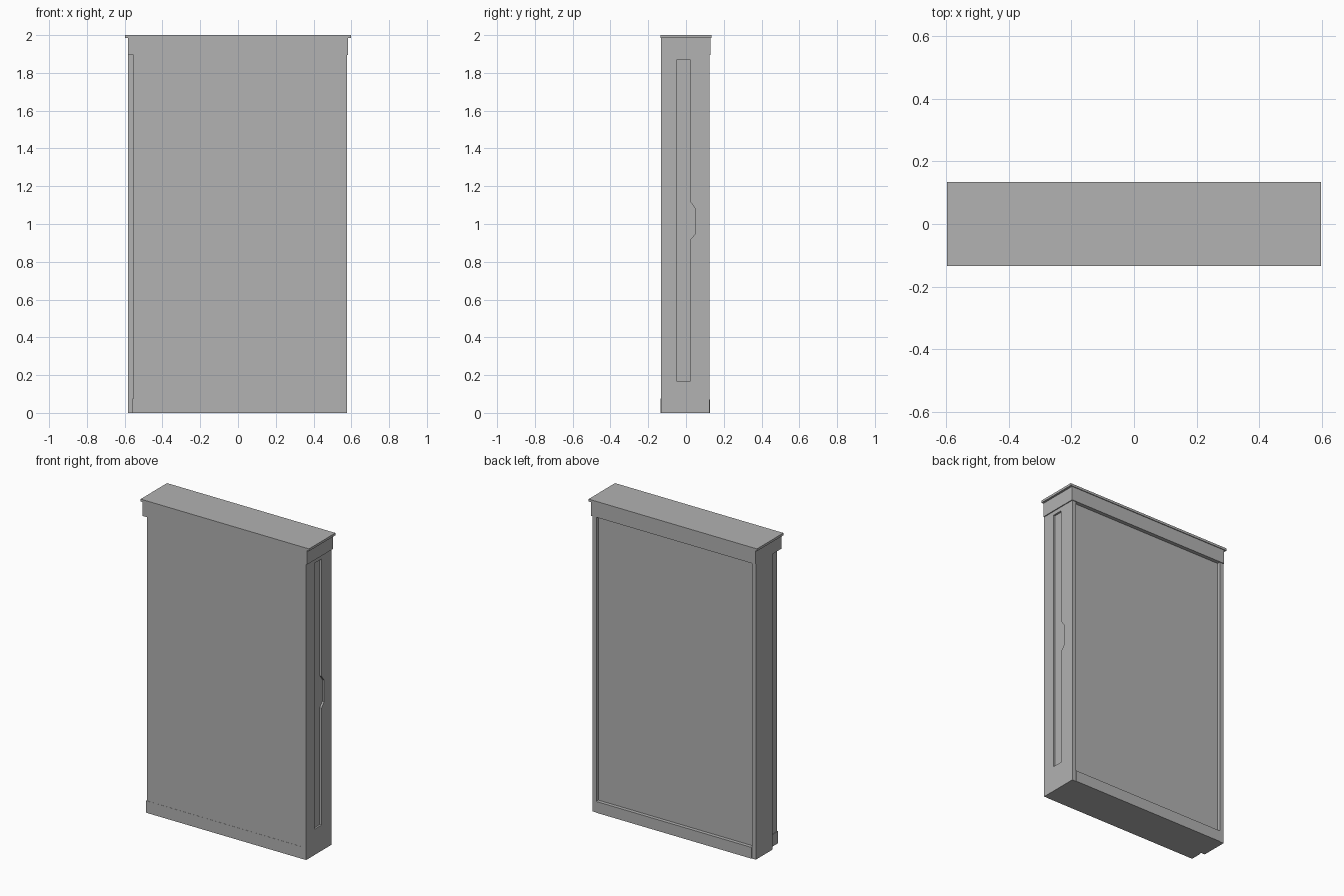
import bpy
import bmesh
from mathutils import Vector

cube = bpy.data.objects.get("Cube")
if cube:
    bpy.data.objects.remove(cube, do_unlink=True)

grey = bpy.data.materials.new("plain_grey")
grey.use_nodes = True
grey.diffuse_color = (0.445, 0.445, 0.445, 1)
grey.node_tree.nodes["Principled BSDF"].inputs["Base Color"].default_value = grey.diffuse_color


def prism(name, outline, direction):
    """Extrude a closed outline of 3D points along a direction."""
    bm = bmesh.new()
    face = bm.faces.new([bm.verts.new(p) for p in outline])
    made = bmesh.ops.extrude_face_region(bm, geom=[face])["geom"]
    bmesh.ops.translate(bm, vec=Vector(direction),
                        verts=[g for g in made if isinstance(g, bmesh.types.BMVert)])
    bmesh.ops.recalc_face_normals(bm, faces=bm.faces)
    mesh = bpy.data.meshes.new(name)
    bm.to_mesh(mesh)
    bm.free()
    mesh.materials.append(grey)
    obj = bpy.data.objects.new(name, mesh)
    bpy.context.collection.objects.link(obj)
    return obj


def box(name, x0, x1, y0, y1, z0, z1):
    corners = [(x0, y0, z0), (x1, y0, z0), (x1, y1, z0), (x0, y1, z0)]
    return prism(name, corners, (0, 0, z1 - z0))


FRONT, BACK = -0.133, 0.124
LEFT, RIGHT = -0.582, 0.577
STILE = 0.028
CROWN_Z, CAP_Z = 1.895, 1.985

# Case body: plan with a corner notch at the front and a recessed back panel
plan = [(LEFT, -0.047), (LEFT + STILE, -0.047), (LEFT + STILE, FRONT),
        (RIGHT, FRONT), (RIGHT, BACK), (RIGHT - STILE, BACK),
        (RIGHT - STILE, BACK - 0.02), (LEFT + STILE, BACK - 0.02),
        (LEFT + STILE, BACK), (LEFT, BACK)]
body = prism("case_body", [(x, y, 0) for x, y in plan], (0, 0, CROWN_Z))

# Shallow side slot with a finger bump, cut into the body
slot = [(-0.047, 0.165), (0.021, 0.165), (0.021, 0.915), (0.047, 0.945),
        (0.047, 1.085), (0.021, 1.12), (0.021, 1.87), (-0.047, 1.87)]
cutter = prism("slot_cutter", [(RIGHT - 0.012, y, z) for y, z in slot], (0.1, 0, 0))
cutter.hide_render = True
cut = body.modifiers.new("side_slot", 'BOOLEAN')
cut.operation = 'DIFFERENCE'
cut.solver = 'EXACT'
cut.object = cutter
bpy.context.view_layer.objects.active = body
bpy.ops.object.modifier_apply(modifier=cut.name)
bpy.data.objects.remove(cutter, do_unlink=True)

# Crown band and overhanging cap
box("crown_band", LEFT - 0.001, RIGHT + 0.006, FRONT, BACK + 0.005, CROWN_Z, CAP_Z)
box("top_cap", -0.597, 0.597, -0.134, 0.134, CAP_Z, 2.0)

# Front baseboard and back bottom rail
box("front_baseboard", LEFT + STILE - 0.004, 0.547, FRONT - 0.001, -0.06, 0, 0.077)
box("back_bottom_rail", LEFT + STILE, RIGHT - STILE, 0.05, BACK + 0.003, 0, 0.072)
